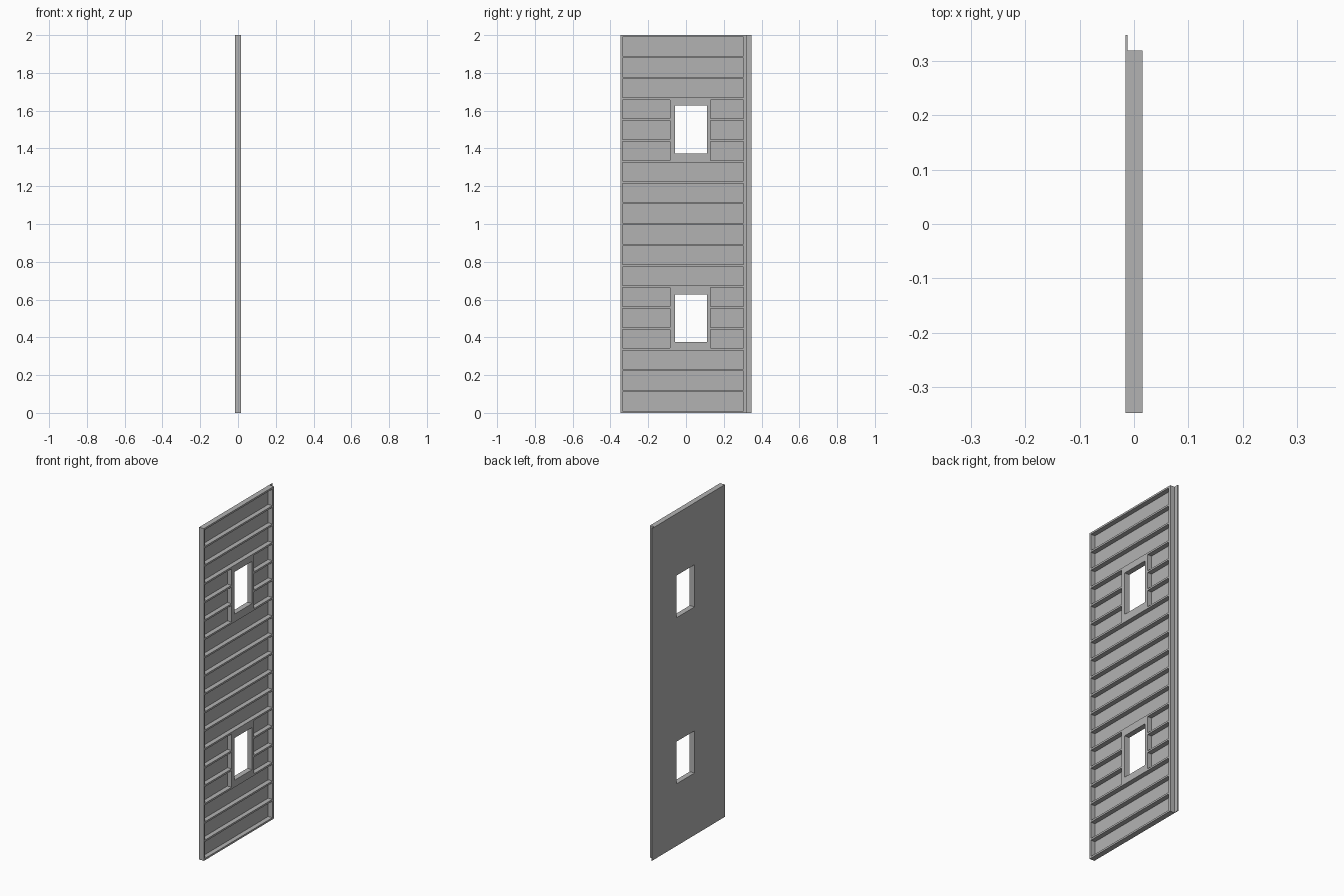
import bpy
import bmesh
from mathutils import Matrix, Vector

cube = bpy.data.objects.get("Cube")
if cube:
    bpy.data.objects.remove(cube, do_unlink=True)

gray = bpy.data.materials.new("plain gray")
gray.use_nodes = True
color = (0.45, 0.45, 0.45, 1)
gray.diffuse_color = color
gray.node_tree.nodes["Principled BSDF"].inputs["Base Color"].default_value = color

HEIGHT = 2.0
BACK, FLOOR, FACE = -0.016, -0.012, 0.016   # outer skin, pocket floor, rib face
EDGE, STEP = 0.347, 0.319                   # panel edge, start of the thin lip
POCKET_Y = (-0.337, 0.304)
SURROUND_Y = (-0.084, 0.131)                # solid area around each window
WINDOW_Y = (-0.058, 0.111)
WINDOW_Z = (0.374, 0.628)
ROWS, RIB = 18, 0.011
PITCH = (HEIGHT - RIB) / ROWS
WINDOW_ROWS = (3, 4, 5, 12, 13, 14)


def make_object(name, bm):
    bmesh.ops.recalc_face_normals(bm, faces=bm.faces)
    mesh = bpy.data.meshes.new(name)
    bm.to_mesh(mesh)
    bm.free()
    mesh.materials.append(gray)
    obj = bpy.data.objects.new(name, mesh)
    bpy.context.collection.objects.link(obj)
    return obj


def add_box(bm, xs, ys, zs):
    spans = (xs, ys, zs)
    center = Vector([(a + b) / 2 for a, b in spans])
    size = Vector([b - a for a, b in spans])
    bmesh.ops.create_cube(bm, size=1, matrix=Matrix.LocRotScale(center, None, size))


# Wall panel: profile with a thin lip, extruded upward
bm = bmesh.new()
profile = [(BACK, -EDGE), (FACE, -EDGE), (FACE, STEP),
           (FLOOR, STEP), (FLOOR, EDGE), (BACK, EDGE)]
base = bm.faces.new([bm.verts.new((x, y, 0)) for x, y in profile])
top = bmesh.ops.extrude_face_region(bm, geom=[base], use_keep_orig=True)
bmesh.ops.translate(bm, vec=(0, 0, HEIGHT),
                    verts=[v for v in top["geom"] if isinstance(v, bmesh.types.BMVert)])
panel = make_object("wall_panel", bm)

# Pockets between the ribs, split either side of the windows
bm = bmesh.new()
for row in range(ROWS):
    z = RIB + row * PITCH
    spans = [POCKET_Y]
    if row in WINDOW_ROWS:
        spans = [(POCKET_Y[0], SURROUND_Y[0]), (SURROUND_Y[1], POCKET_Y[1])]
    for span in spans:
        add_box(bm, (FLOOR, FACE + 0.02), span, (z, z + PITCH - RIB))

# Two window openings through the full thickness
for lift in (0, 1):
    add_box(bm, (BACK - 0.02, FACE + 0.02), WINDOW_Y, [z + lift for z in WINDOW_Z])
cutter = make_object("pocket_cutter", bm)
cutter.hide_render = True

# Cut the panel and discard the cutter
cut = panel.modifiers.new("cut", "BOOLEAN")
cut.operation = "DIFFERENCE"
cut.solver = "EXACT"
cut.object = cutter
bpy.context.view_layer.objects.active = panel
bpy.ops.object.modifier_apply(modifier=cut.name)
bpy.data.objects.remove(cutter, do_unlink=True)
